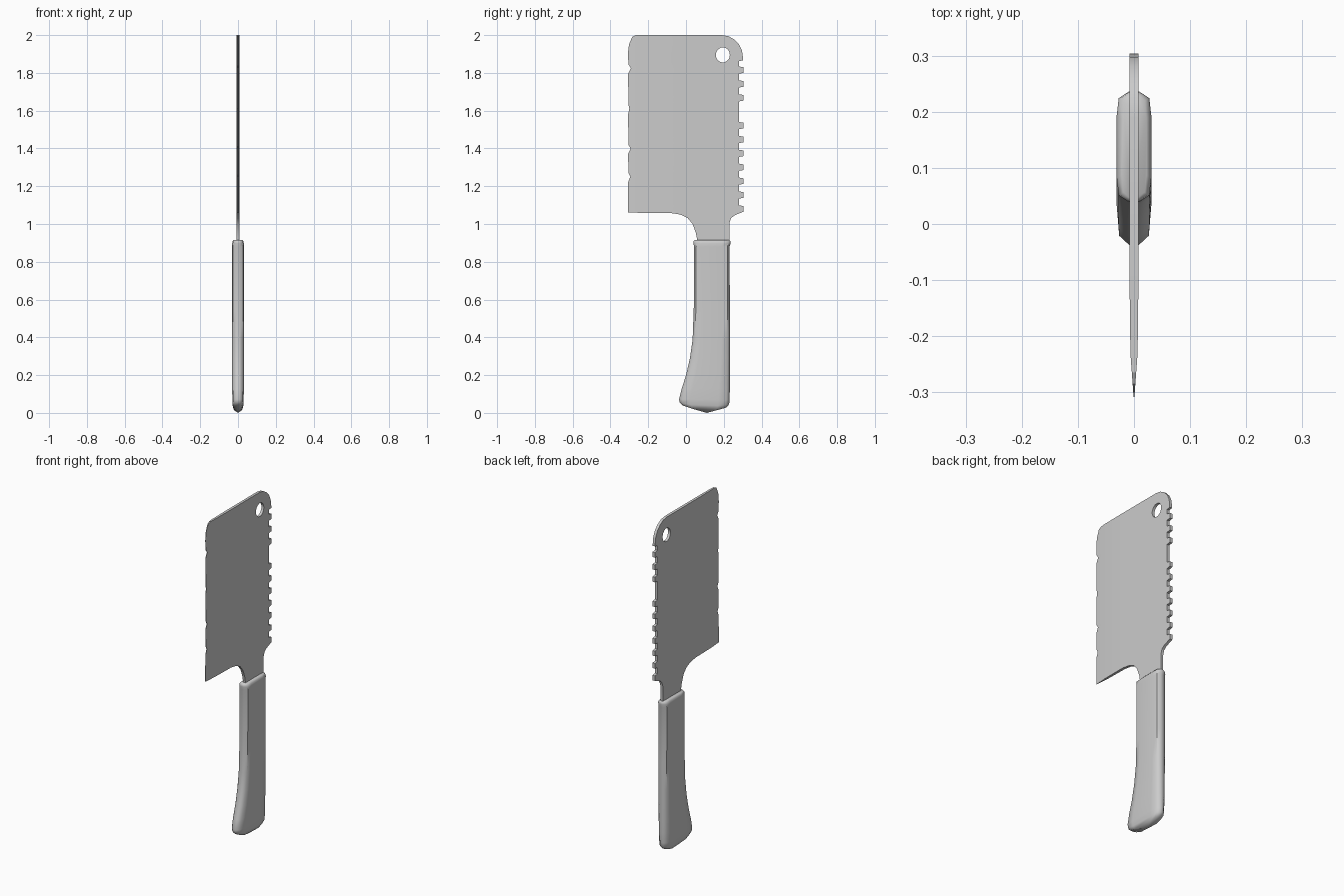
import bpy, bmesh, math

if "Cube" in bpy.data.objects:
    bpy.data.objects.remove(bpy.data.objects["Cube"])


def finish(bm, name, angle):
    mesh = bpy.data.meshes.new(name)
    bmesh.ops.recalc_face_normals(bm, faces=bm.faces)
    bm.to_mesh(mesh)
    bm.free()
    ob = bpy.data.objects.new(name, mesh)
    bpy.context.collection.objects.link(ob)
    bpy.ops.object.select_all(action='DESELECT')
    ob.select_set(True)
    bpy.context.view_layer.objects.active = ob
    bpy.ops.object.shade_smooth_by_angle(angle=math.radians(angle))
    return ob


# Blade outline (y, z): tang, heel, nicked cutting edge, tip, toothed spine
outline = [(0.23, 0.86), (0.06, 0.86), (0.06, 0.91), (0.053, 0.95), (0.035, 1.0),
           (0.008, 1.032), (-0.03, 1.05), (-0.08, 1.058), (-0.308, 1.06)]
for z, depth in ((1.25, 0.012), (1.40, 0.014), (1.61, 0.007), (1.825, 0.016)):
    outline += [(-0.307, z - 0.03), (-0.307 + depth, z), (-0.304, z + 0.018)]
outline += [(-0.308, 1.90), (-0.302, 1.95), (-0.285, 1.99), (-0.265, 2.0), (0.19, 2.0)]
outline += [(0.19 + 0.112 * math.sin(math.radians(a)), 1.88 + 0.12 * math.cos(math.radians(a)))
            for a in (18, 36, 54, 72, 90)]
outline += [(0.302, 1.866), (0.28, 1.862)]
for i in range(10, -1, -1):
    if i == 7:          # broken tooth
        continue
    z = 1.08 + 0.0735 * i
    outline += [(0.28, z + 0.019), (0.304, z + 0.015), (0.304, z - 0.015)]
    if i:
        outline.append((0.28, z - 0.019))
outline += [(0.255, 1.045), (0.238, 1.03), (0.23, 1.005)]

# Hanging hole near the tip
hole = [(0.195 + 0.037 * math.cos(a * math.tau / 20), 1.895 + 0.04 * math.sin(a * math.tau / 20))
        for a in range(20)]

# Filled 2D curve becomes the blade slab
curve = bpy.data.curves.new("blade_profile", 'CURVE')
curve.dimensions = '2D'
curve.fill_mode = 'BOTH'
curve.extrude = 0.008
for pts in (outline, hole):
    sp = curve.splines.new('POLY')
    sp.points.add(len(pts) - 1)
    for p, (u, v) in zip(sp.points, pts):
        p.co = (u, v, 0, 1)
    sp.use_cyclic_u = True
tmp = bpy.data.objects.new("blade_profile", curve)
bpy.context.collection.objects.link(tmp)
bpy.context.view_layer.update()
flat = bpy.data.meshes.new_from_object(tmp.evaluated_get(bpy.context.evaluated_depsgraph_get()))
bpy.data.objects.remove(tmp)

bm = bmesh.new()
bm.from_mesh(flat)
bmesh.ops.remove_doubles(bm, verts=bm.verts, dist=0.0005)
for v in bm.verts:
    v.co = (v.co.z, v.co.x, v.co.y)
# Taper towards the cutting edge
for y in (-0.1, -0.23):
    bmesh.ops.bisect_plane(bm, geom=bm.verts[:] + bm.edges[:] + bm.faces[:],
                           plane_co=(0, y, 0), plane_no=(0, 1, 0))
for v in bm.verts:
    y = v.co.y
    if y < -0.23:
        v.co.x *= 0.1 + 0.7 * max(0, (y + 0.308) / 0.078)
    elif y < -0.1:
        v.co.x *= 0.8 + 0.2 * (y + 0.23) / 0.13
finish(bm, "blade", 25)

# Handle: rings (front y, front z, back y, back z, half thickness, sag)
section = [(-1, 0.3), (-0.88, 0.88), (-0.55, 1), (0.55, 1), (0.88, 0.88), (1, 0.3)]
section += [(t, -s) for t, s in reversed(section)]
rings = [(-0.018, 0.04, 0.212, 0.028, 0.022, 0.022),
         (-0.034, 0.055, 0.228, 0.045, 0.028, 0.014),
         (-0.037, 0.072, 0.231, 0.07, 0.03, 0),
         (-0.022, 0.13, 0.232, 0.13, 0.031, 0),
         (0.0, 0.2, 0.232, 0.2, 0.031, 0),
         (0.021, 0.29, 0.232, 0.29, 0.031, 0),
         (0.035, 0.39, 0.232, 0.39, 0.031, 0),
         (0.041, 0.55, 0.232, 0.55, 0.031, 0),
         (0.043, 0.88, 0.231, 0.88, 0.031, 0),
         (0.039, 0.898, 0.236, 0.898, 0.031, 0),
         (0.04, 0.909, 0.235, 0.909, 0.028, 0),
         (0.046, 0.915, 0.23, 0.915, 0.022, 0)]
bm = bmesh.new()
loops = []
for y0, z0, y1, z1, hx, sag in rings:
    loops.append([bm.verts.new((s * hx, y0 + (y1 - y0) * (t + 1) / 2,
                                z0 + (z1 - z0) * (t + 1) / 2 - sag * (1 - t * t)))
                  for t, s in section])
n = len(section)
for a, b in zip(loops, loops[1:]):
    for i in range(n):
        j = (i + 1) % n
        bm.faces.new((a[i], a[j], b[j], b[i]))
bm.faces.new(loops[-1])
butt = bm.verts.new((0, 0.11, 0.0))
for i in range(n):
    bm.faces.new((loops[0][i], butt, loops[0][(i + 1) % n]))
finish(bm, "handle", 50)
